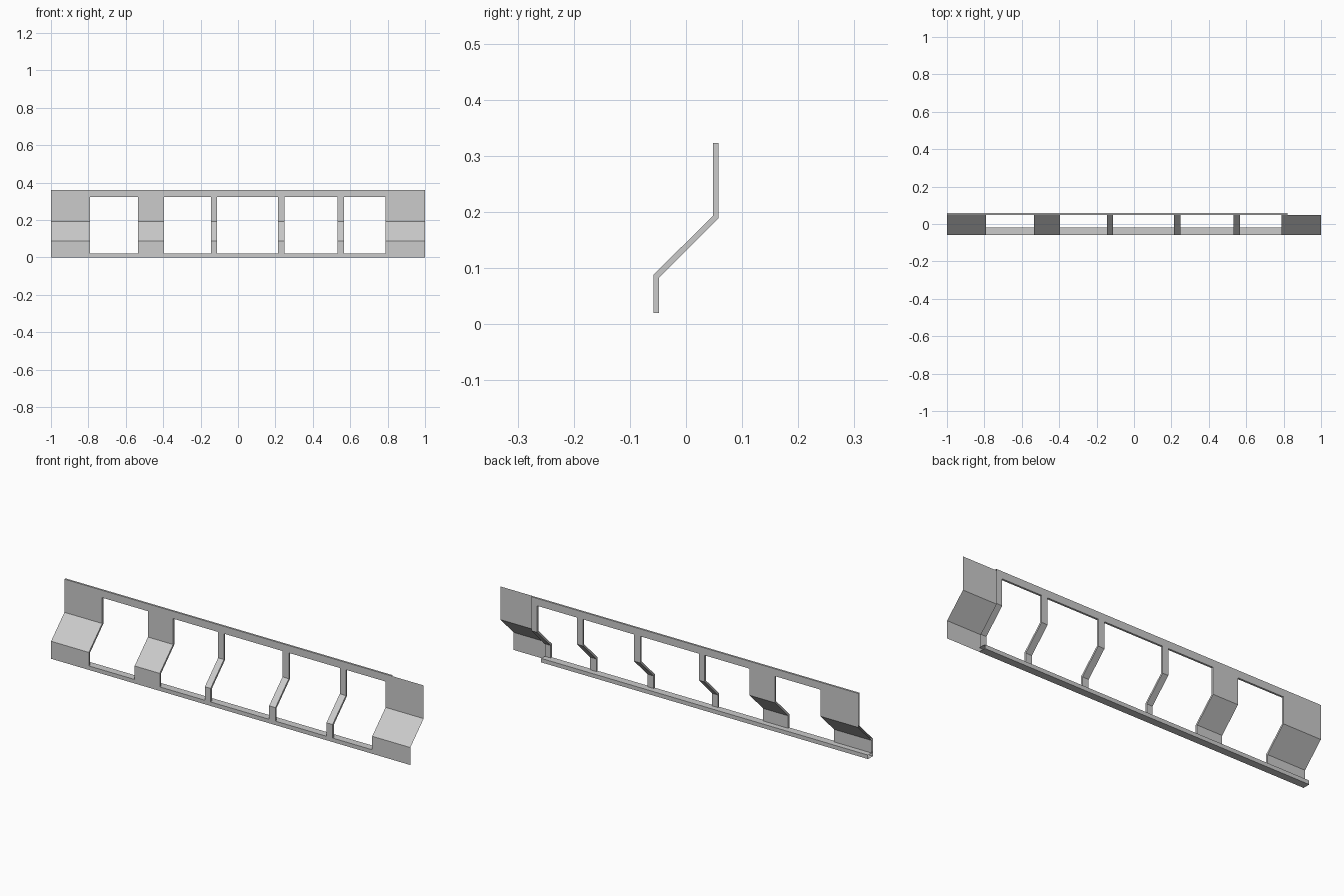
import bpy, bmesh

if "Cube" in bpy.data.objects:
    bpy.data.objects.remove(bpy.data.objects["Cube"])

# Cross-section (y, z), bottom to top: front skin and the skin behind it
SILL, HEAD, TOP = 0.02, 0.323, 0.36
FRONT = [(-.058, SILL), (-.058, .088), (.048, .193), (.048, HEAD)]
BACK = [(-.048, SILL), (-.048, .083), (.058, .189), (.058, HEAD)]
WINDOWS = [(-.79, -.535), (-.395, -.144), (-.112, .214), (.249, .533), (.567, .788)]
FRONT_END, BACK_END = 1.0, 0.82   # back skin stops short on the right


def sweep(bm, profile, x0, x1):
    """Extrude an open (y, z) profile along x."""
    for p, q in zip(profile, profile[1:]):
        bm.faces.new([bm.verts.new(c) for c in
                      ((x0, *p), (x1, *p), (x1, *q), (x0, *q))])


def finish(bm, name):
    bmesh.ops.remove_doubles(bm, verts=bm.verts, dist=0.0001)
    mesh = bpy.data.meshes.new(name)
    bm.to_mesh(mesh)
    bm.free()
    bpy.context.collection.objects.link(bpy.data.objects.new(name, mesh))


def pillars(end):
    """Solid x ranges between the windows."""
    edges = [-1.0] + [x for w in WINDOWS for x in w] + [end]
    return zip(edges[::2], edges[1::2])


# Front skin: pillars plus continuous head and sill rails
bm = bmesh.new()
for x0, x1 in pillars(FRONT_END):
    sweep(bm, FRONT, x0, x1)
sweep(bm, [(.048, HEAD), (.048, TOP)], -1, FRONT_END)
sweep(bm, [(-.058, 0), (-.058, SILL)], -1, FRONT_END)
finish(bm, "front_panel")

# Back skin with the top cap
bm = bmesh.new()
for x0, x1 in pillars(BACK_END):
    sweep(bm, BACK[::-1], x0, x1)
sweep(bm, [(.048, TOP), (.058, TOP), (.058, HEAD)], -1, BACK_END)
finish(bm, "back_panel")

# Window jambs and heads joining the two skins
bm = bmesh.new()
for x0, x1 in WINDOWS:
    for i in range(len(FRONT) - 1):
        quad = [FRONT[i], BACK[i], BACK[i + 1], FRONT[i + 1]]
        bm.faces.new([bm.verts.new((x0, *p)) for p in quad])
        bm.faces.new([bm.verts.new((x1, *p)) for p in reversed(quad)])
    sweep(bm, [BACK[-1], FRONT[-1]], x0, x1)
finish(bm, "window_reveals")

# Open-ended sill ledge along the bottom
bm = bmesh.new()
sweep(bm, [(-.058, SILL), (-.02, SILL), (-.02, 0), (-.058, 0)], -1, BACK_END)
finish(bm, "sill_ledge")
